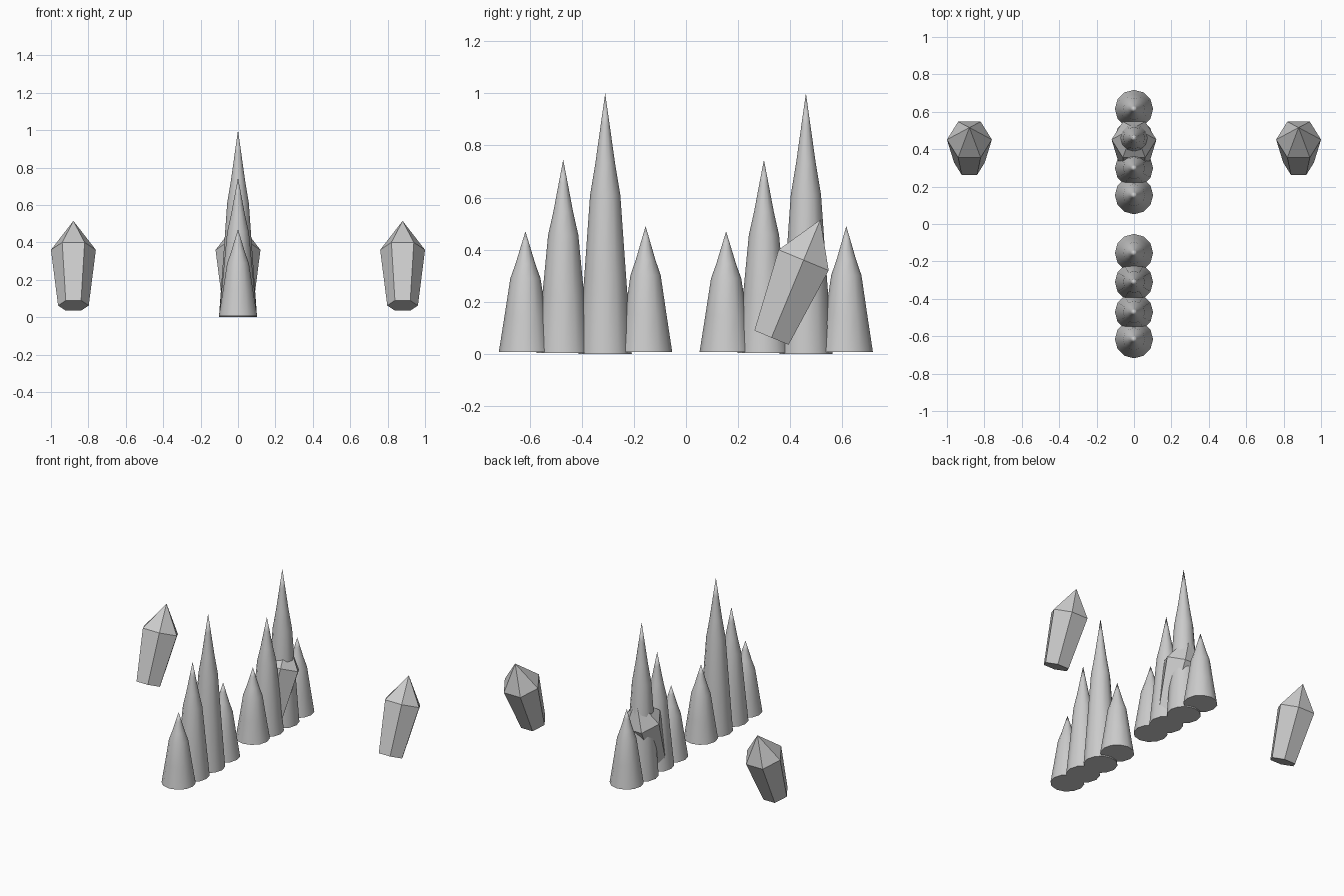
import bpy, bmesh
from math import cos, sin, pi, radians

if "Cube" in bpy.data.objects:
    bpy.data.objects.remove(bpy.data.objects["Cube"])


def lathe(name, profile, sides):
    """Closed pointed solid from (radius, z) rings; the last entry is the tip."""
    bm = bmesh.new()
    rings = [[bm.verts.new((r * cos(2 * pi * i / sides), r * sin(2 * pi * i / sides), z))
              for i in range(sides)] for r, z in profile[:-1]]
    tip = bm.verts.new((0, 0, profile[-1][1]))
    bm.faces.new(rings[0][::-1])
    for a, b in zip(rings, rings[1:]):
        for i in range(sides):
            j = (i + 1) % sides
            bm.faces.new((a[i], a[j], b[j], b[i]))
    for i in range(sides):
        bm.faces.new((rings[-1][i], rings[-1][(i + 1) % sides], tip))
    mesh = bpy.data.meshes.new(name)
    bm.to_mesh(mesh)
    bm.free()
    obj = bpy.data.objects.new(name, mesh)
    bpy.context.collection.objects.link(obj)
    return obj


# Stalagmites: two identical rows of four, (y offset, base z, tip z)
row = [(-0.231, 0.008, 0.47), (-0.086, 0.004, 0.745), (0.075, 0.0, 1.0), (0.23, 0.008, 0.49)]
shape = [(0.102, 0.0), (0.08, 0.3), (0.058, 0.61), (0.038, 0.73), (0.017, 0.88), (0, 1.0)]
for label, centre in (("front", -0.385), ("back", 0.385)):
    for n, (dy, z0, z1) in enumerate(row):
        spike = lathe(f"{label}_stalagmite_{n + 1}",
                      [(r, z0 + t * (z1 - z0)) for r, t in shape], 12)
        spike.location.y = centre + dy
        bpy.ops.object.select_all(action='DESELECT')
        spike.select_set(True)
        bpy.context.view_layer.objects.active = spike
        bpy.ops.object.shade_smooth_by_angle(angle=radians(50))

# Tilted hexagonal crystals
for side, x in (("left", -0.88), ("centre", 0.0), ("right", 0.88)):
    crystal = lathe(f"{side}_crystal", [(0.082, 0.0), (0.12, 0.322), (0, 0.49)], 6)
    crystal.location = (x, 0.328, 0.0625)
    crystal.rotation_euler.x = radians(-22.5)
